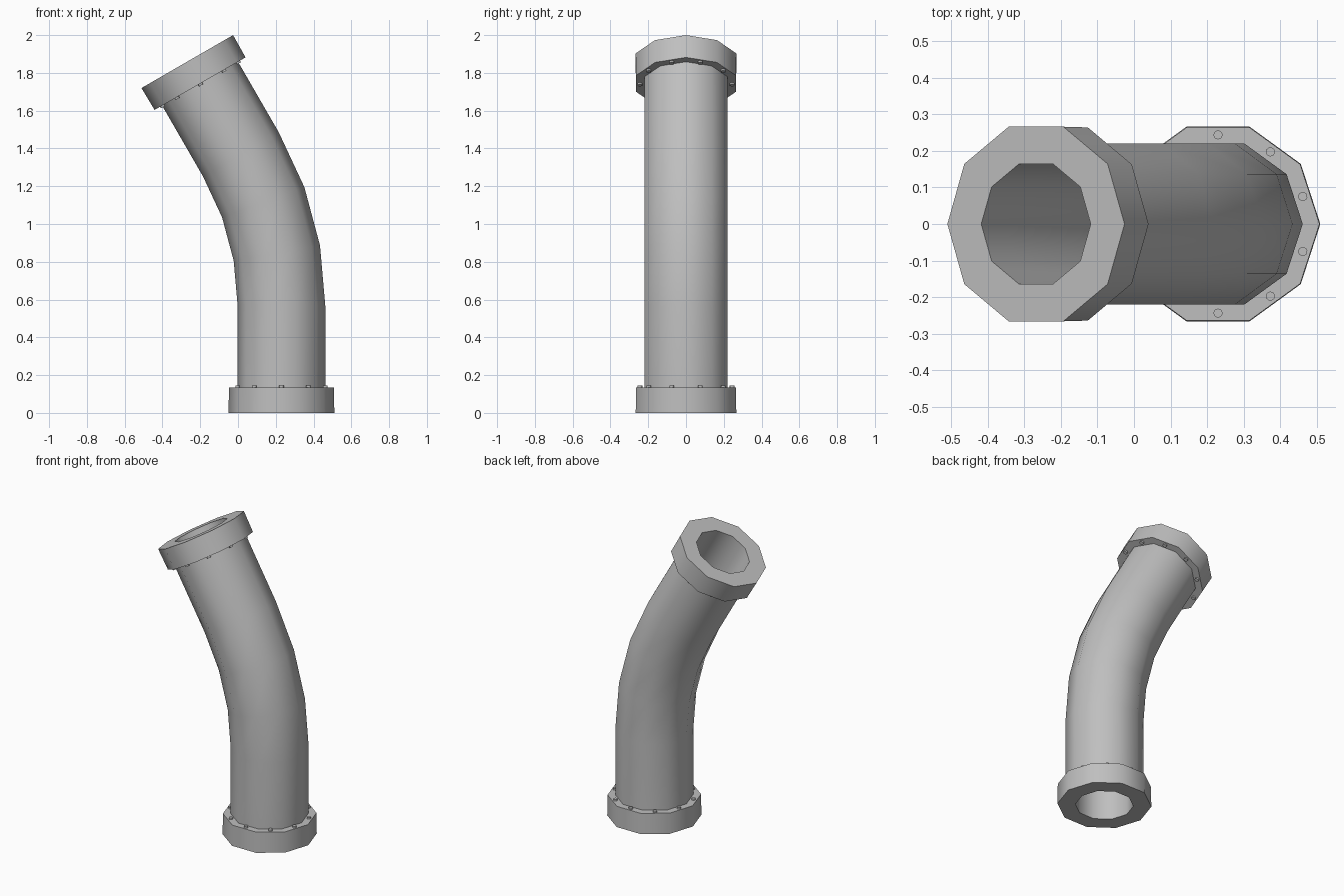
import bpy, bmesh
from math import radians, pi
from mathutils import Matrix, Vector

if "Cube" in bpy.data.objects:
    bpy.data.objects.remove(bpy.data.objects["Cube"], do_unlink=True)

SIDES = 10
FLANGE_R, PIPE_R, BORE_R = 0.28, 0.232, 0.173
FLANGE_H = 0.135
STRAIGHT, BEND_R, BEND = 0.568, 1.6, 30
START = Matrix.Translation((0.23, 0, 0))

grey = bpy.data.materials.new("pipe grey")
grey.use_nodes = True
colour = (0.52, 0.52, 0.52, 1)
grey.diffuse_color = colour
grey.node_tree.nodes["Principled BSDF"].inputs["Base Color"].default_value = colour


def lift(d):
    return Matrix.Translation((0, 0, d))


def bend(deg):
    """Frame at the given angle of the elbow, which leans towards -x."""
    pivot = Vector((-BEND_R, 0, 0))
    return (START @ lift(STRAIGHT) @ Matrix.Translation(pivot)
            @ Matrix.Rotation(-radians(deg), 4, 'Y') @ Matrix.Translation(-pivot))


def finish(name, bm):
    bmesh.ops.recalc_face_normals(bm, faces=bm.faces)
    mesh = bpy.data.meshes.new(name)
    bm.to_mesh(mesh)
    bm.free()
    mesh.materials.append(grey)
    obj = bpy.data.objects.new(name, mesh)
    bpy.context.collection.objects.link(obj)
    bpy.ops.object.select_all(action='DESELECT')
    obj.select_set(True)
    bpy.context.view_layer.objects.active = obj
    bpy.ops.object.shade_smooth_by_angle(angle=radians(40))


def hollow_tube(name, sections):
    """Closed skin through a cycle of (frame, radius) rings."""
    bm = bmesh.new()
    rings = []
    for frame, r in sections:
        rings.append([bm.verts.new(frame @ (Matrix.Rotation(2 * pi * i / SIDES, 4, 'Z') @ Vector((r, 0, 0))))
                      for i in range(SIDES)])
    for a, b in zip(rings, rings[1:] + rings[:1]):
        for i in range(SIDES):
            j = (i + 1) % SIDES
            bm.faces.new((a[i], a[j], b[j], b[i]))
    finish(name, bm)


def flange(name, frame):
    """Collar ring rising from its open end, with a bolt over each flat side."""
    inner = frame @ lift(FLANGE_H)
    hollow_tube(name, [(frame, FLANGE_R), (inner, FLANGE_R - 0.002),
                       (inner, BORE_R), (frame, BORE_R)])
    bm = bmesh.new()
    for i in range(SIDES):
        place = (inner @ Matrix.Rotation(2 * pi * (i + 0.5) / SIDES, 4, 'Z')
                 @ Matrix.Translation((0.244, 0, 0.002)))
        bmesh.ops.create_cone(bm, cap_ends=True, segments=12, radius1=0.0125,
                              radius2=0.0125, depth=0.016, matrix=place)
    finish(name + "_bolts", bm)


# Curved pipe: outer wall up, inner wall back down
end = bend(BEND) @ lift(STRAIGHT)
path = ([START @ lift(FLANGE_H)] + [bend(a) for a in range(0, BEND + 1, 10)]
        + [end @ lift(-FLANGE_H)])
hollow_tube("curved_pipe", [(f, PIPE_R) for f in path] + [(f, BORE_R) for f in reversed(path)])

# End flanges, the upper one turned to face down the pipe
flange("lower_flange", START)
flange("upper_flange", end @ Matrix.Rotation(pi, 4, 'X'))
